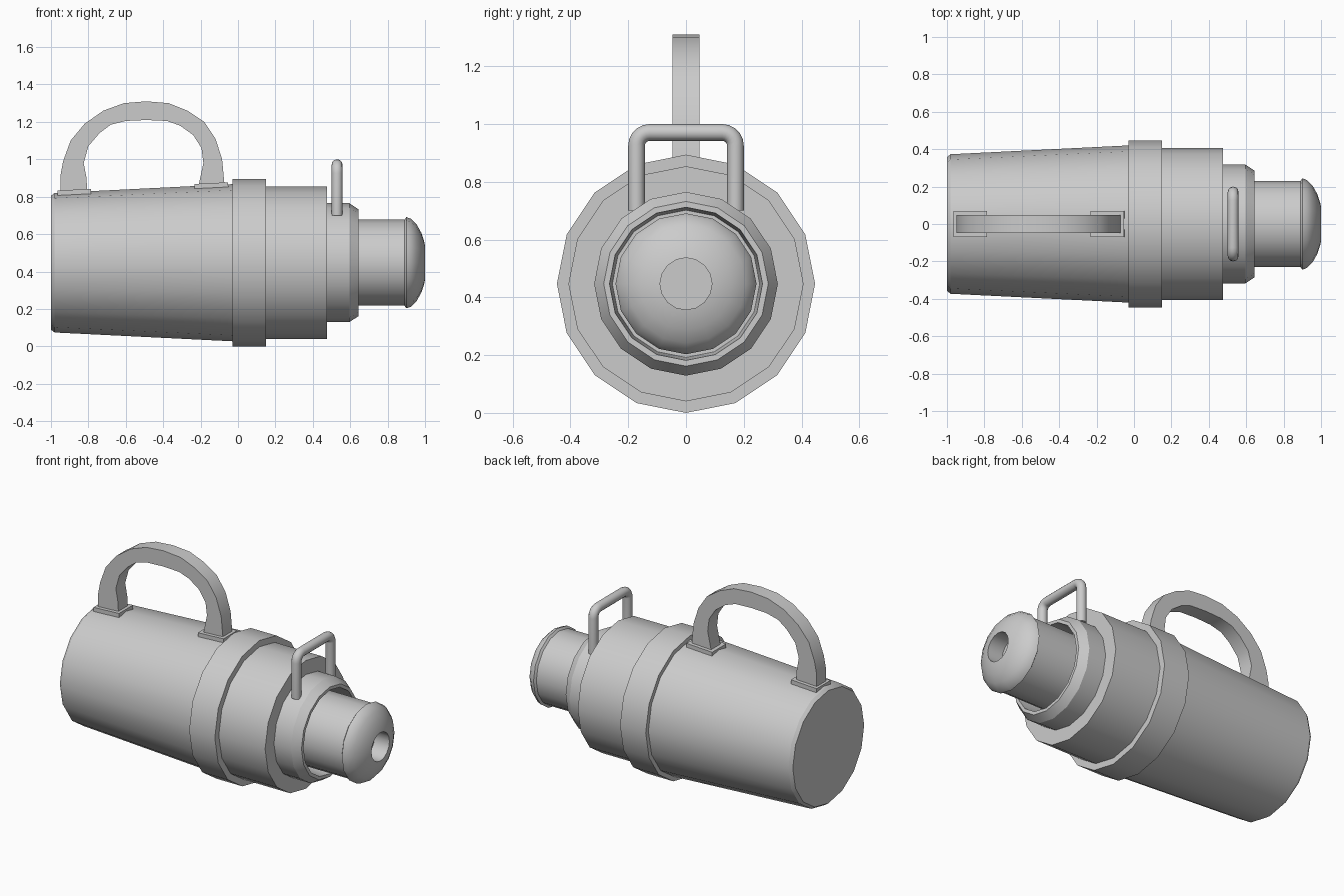
import bpy, bmesh, math
from mathutils import Matrix, Vector

cube = bpy.data.objects.get("Cube")
if cube:
    bpy.data.objects.remove(cube, do_unlink=True)

AXIS_Z = 0.447

metal = bpy.data.materials.new("light grey")
metal.use_nodes = True
GREY = (0.6, 0.6, 0.6, 1)
metal.diffuse_color = GREY
metal.node_tree.nodes["Principled BSDF"].inputs["Base Color"].default_value = GREY


def finish(name, bm, angle=30):
    bmesh.ops.recalc_face_normals(bm, faces=bm.faces)
    mesh = bpy.data.meshes.new(name)
    bm.to_mesh(mesh)
    bm.free()
    mesh.materials.append(metal)
    obj = bpy.data.objects.new(name, mesh)
    bpy.context.collection.objects.link(obj)
    bpy.ops.object.select_all(action="DESELECT")
    obj.select_set(True)
    bpy.context.view_layer.objects.active = obj
    bpy.ops.object.shade_smooth_by_angle(angle=math.radians(angle))
    return obj


def skin(bm, rings):
    """Join successive rings of points with quads and close both ends."""
    rings = [[bm.verts.new(p) for p in ring] for ring in rings]
    for a, b in zip(rings, rings[1:]):
        n = len(a)
        for i in range(n):
            j = (i + 1) % n
            bm.faces.new((a[i], a[j], b[j], b[i]))
    bm.faces.new(rings[0])
    bm.faces.new(rings[-1])


def lathe(name, profile, sides=16):
    """Turn (x, radius) points around the long axis."""
    turns = [2 * math.pi * i / sides for i in range(sides)]
    bm = bmesh.new()
    skin(bm, [[(x, r * math.sin(t), AXIS_Z + r * math.cos(t)) for t in turns]
              for x, r in profile])
    return finish(name, bm)


# Turned parts, from the base to the stopper
lathe("body", [(-1, 0.358), (-0.98, 0.373), (-0.03, 0.42)])
lathe("collar_ring", [(-0.03, 0.447), (0.15, 0.447)])
lathe("shoulder", [(0.15, 0.407), (0.475, 0.407)])
lathe("neck", [(0.475, 0.318), (0.595, 0.318), (0.645, 0.285),
               (0.645, 0.265), (0.5, 0.255)])
lathe("stopper", [(0.49, 0.23), (0.895, 0.23)])
lathe("stopper_cap", [(0.89, 0.23), (0.9, 0.244), (0.925, 0.235), (0.955, 0.205),
                      (0.98, 0.16), (0.995, 0.115), (1, 0.09), (0.75, 0.09)])

# Carrying handle: a flat arch extruded across its width
outer = [(-0.95, 0.80), (-0.95, 0.91), (-0.935, 0.99), (-0.895, 1.10), (-0.82, 1.19),
         (-0.72, 1.26), (-0.61, 1.30), (-0.49, 1.31), (-0.37, 1.30), (-0.27, 1.26),
         (-0.18, 1.20), (-0.12, 1.11), (-0.085, 1.00), (-0.07, 0.84)]
inner = [(-0.805, 0.80), (-0.81, 0.90), (-0.825, 0.98), (-0.80, 1.07), (-0.74, 1.14),
         (-0.68, 1.185), (-0.60, 1.205), (-0.49, 1.21), (-0.38, 1.205), (-0.31, 1.18),
         (-0.24, 1.13), (-0.195, 1.06), (-0.185, 0.98), (-0.215, 0.84)]
bm = bmesh.new()
skin(bm, [[(xo, -0.047, zo), (xo, 0.047, zo), (xi, 0.047, zi), (xi, -0.047, zi)]
          for (xo, zo), (xi, zi) in zip(outer, inner)])
finish("carrying_handle", bm)

# Pads under the handle feet, following the taper of the body
for name, x, z in (("handle_pad_rear", -0.875, 0.82), ("handle_pad_front", -0.142, 0.855)):
    bm = bmesh.new()
    bmesh.ops.create_cube(bm, size=1, matrix=Matrix.Translation((x, 0, z))
                          @ Matrix.Rotation(-0.05, 4, "Y")
                          @ Matrix.Diagonal((0.18, 0.14, 0.035, 1)))
    finish(name, bm)

# Wire bail on the neck: a tube with rounded corners
HALF, TOP, BEND, TUBE = 0.171, 0.971, 0.045, 0.029
half_path = [(HALF, 0.70)]
for k in range(6):
    a = math.pi / 2 * k / 5
    half_path.append((HALF - BEND + BEND * math.cos(a), TOP - BEND + BEND * math.sin(a)))
path = half_path + [(-y, z) for y, z in reversed(half_path)]
rings = []
for i, (y, z) in enumerate(path):
    before, after = path[max(i - 1, 0)], path[min(i + 1, len(path) - 1)]
    along = Vector((0, after[0] - before[0], after[1] - before[1])).normalized()
    side = Vector((1, 0, 0))
    across = along.cross(side)
    rings.append([Vector((0.53, y, z)) + TUBE * (side * math.cos(t) + across * math.sin(t))
                  for t in (2 * math.pi * k / 12 for k in range(12))])
bm = bmesh.new()
skin(bm, rings)
finish("wire_bail", bm, 40)
